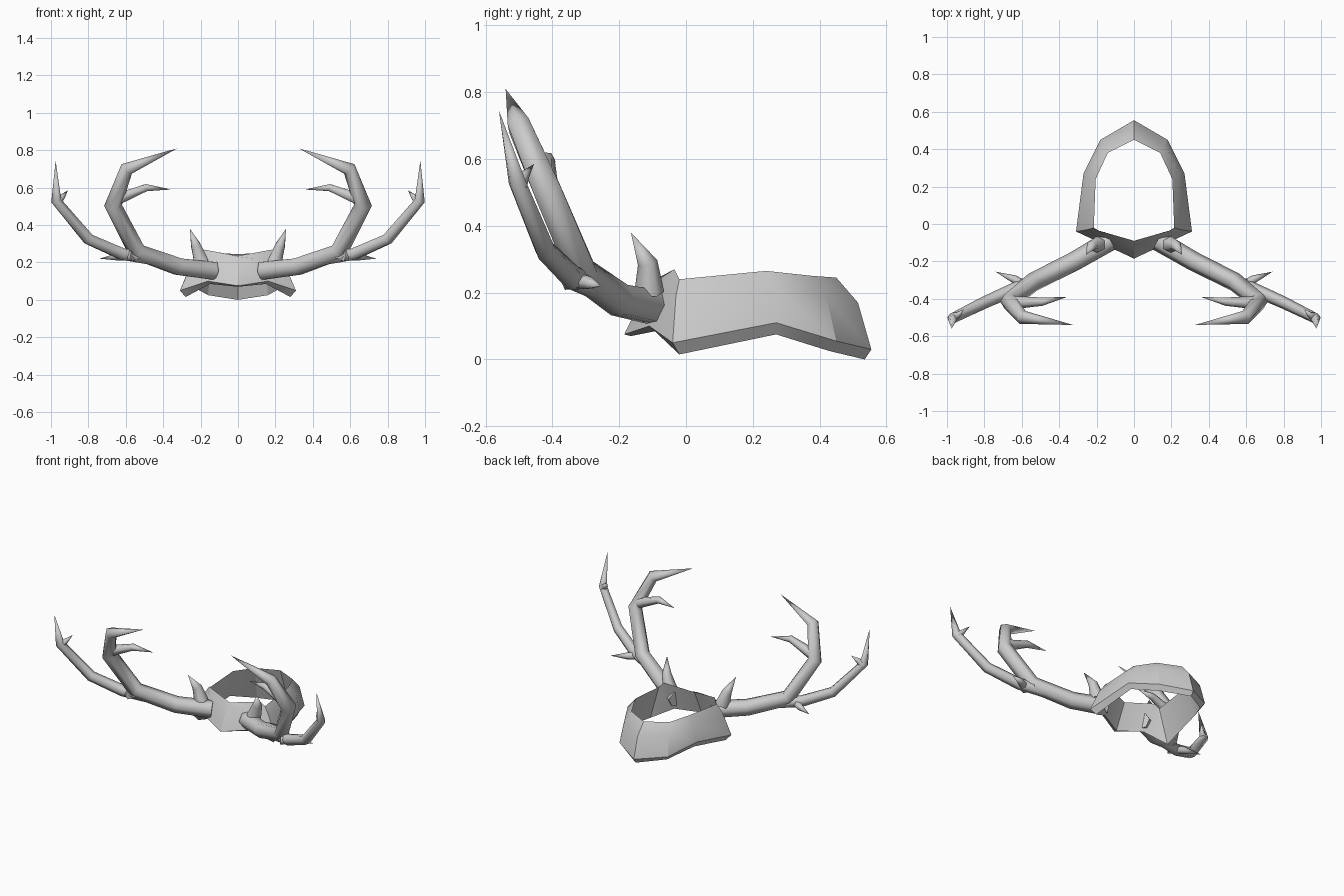
import bpy, bmesh, math
from mathutils import Vector

cube = bpy.data.objects.get("Cube")
if cube:
    bpy.data.objects.remove(cube, do_unlink=True)

grey = bpy.data.materials.new("plain_grey")
grey.use_nodes = True
grey.diffuse_color = (0.6, 0.6, 0.6, 1)
grey.node_tree.nodes["Principled BSDF"].inputs["Base Color"].default_value = (0.6, 0.6, 0.6, 1)


def make_object(name, bm, angle):
    """Turn a bmesh into a shaded object."""
    bmesh.ops.recalc_face_normals(bm, faces=bm.faces)
    mesh = bpy.data.meshes.new(name)
    bm.to_mesh(mesh)
    bm.free()
    mesh.materials.append(grey)
    obj = bpy.data.objects.new(name, mesh)
    bpy.context.collection.objects.link(obj)
    bpy.ops.object.select_all(action="DESELECT")
    obj.select_set(True)
    bpy.context.view_layer.objects.active = obj
    bpy.ops.object.shade_smooth_by_angle(angle=math.radians(angle))
    return obj


def bridge(bm, a, b):
    n = len(a)
    for i in range(n):
        bm.faces.new((a[i], a[(i + 1) % n], b[(i + 1) % n], b[i]))


def tine(name, path, radii, side, sides=6):
    """Faceted horn along a path, ending in a point."""
    pts = [Vector((x * side, y, z)) for x, y, z in path]
    bm = bmesh.new()
    previous = first = None
    for i, radius in enumerate(radii):
        ahead = (pts[i + 1] - pts[i]).normalized()
        behind = (pts[i] - pts[i - 1]).normalized() if i else ahead
        along = (ahead + behind).normalized()
        # A fixed depth direction keeps the rings untwisted
        u = Vector((0, 1, 0)) if i == 0 else u
        u = (u - along * u.dot(along)).normalized()
        v = along.cross(u)
        ring = [bm.verts.new(pts[i] + radius * (u * math.cos(t) + v * math.sin(t)))
                for t in (math.tau * k / sides for k in range(sides))]
        if previous:
            bridge(bm, previous, ring)
        else:
            first = ring
        previous = ring
    tip = bm.verts.new(pts[-1])
    for k in range(sides):
        bm.faces.new((previous[k], previous[(k + 1) % sides], tip))
    bm.faces.new(first)
    make_object(name, bm, 65)


# Head band: inner top, outer top, outer bottom, inner bottom, front to back
sections = [
    [(0, -.09, .235), (0, -.11, .23), (0, -.185, .075), (0, -.165, .07)],
    [(.19, -.035, .27), (.15, -.07, .215), (.16, -.11, .10), (.15, -.09, .085)],
    [(.215, -.02, .24), (.25, -.03, .19), (.31, -.04, .05), (.28, -.02, .015)],
    [(.205, .24, .265), (.245, .27, .21), (.27, .27, .11), (.25, .27, .075)],
    [(.14, .38, .25), (.165, .42, .19), (.18, .45, .055), (.16, .43, .025)],
    [(0, .45, .245), (0, .515, .17), (0, .555, .03), (0, .535, 0)],
]
mirrored = [[(-x, y, z) for x, y, z in s] for s in sections[-2:0:-1]]
bm = bmesh.new()
loops = [[bm.verts.new(p) for p in s] for s in sections + mirrored]
for i, loop in enumerate(loops):
    bridge(bm, loop, loops[(i + 1) % len(loops)])
make_object("head_band", bm, 30)

# Antlers, mirrored left and right
horns = {
    "main_beam": ([(.13, -.09, .155), (.32, -.2, .178), (.54, -.31, .257),
                   (.668, -.415, .505), (.595, -.5, .70), (.325, -.54, .81)],
                  [.055, .052, .05, .048, .038]),
    "outer_branch": ([(.42, -.26, .21), (.62, -.34, .245), (.80, -.42, .325),
                      (.972, -.505, .53), (.975, -.56, .745)],
                     [.035, .036, .033, .028]),
    "inner_tine": ([(.64, -.42, .54), (.49, -.415, .6), (.358, -.39, .59)],
                   [.035, .022]),
    "elbow_tine": ([(.968, -.5, .52), (.94, -.485, .55), (.91, -.455, .585)],
                   [.025, .017]),
    "back_tine": ([(.56, -.35, .235), (.64, -.295, .23), (.74, -.255, .22)],
                  [.03, .022]),
    "brow_tine": ([(.195, -.11, .2), (.225, -.115, .29), (.257, -.165, .38)],
                  [.045, .03]),
}
for side, word in ((1, "left"), (-1, "right")):
    for part, (path, radii) in horns.items():
        tine(f"{word}_{part}", path, radii, side)
